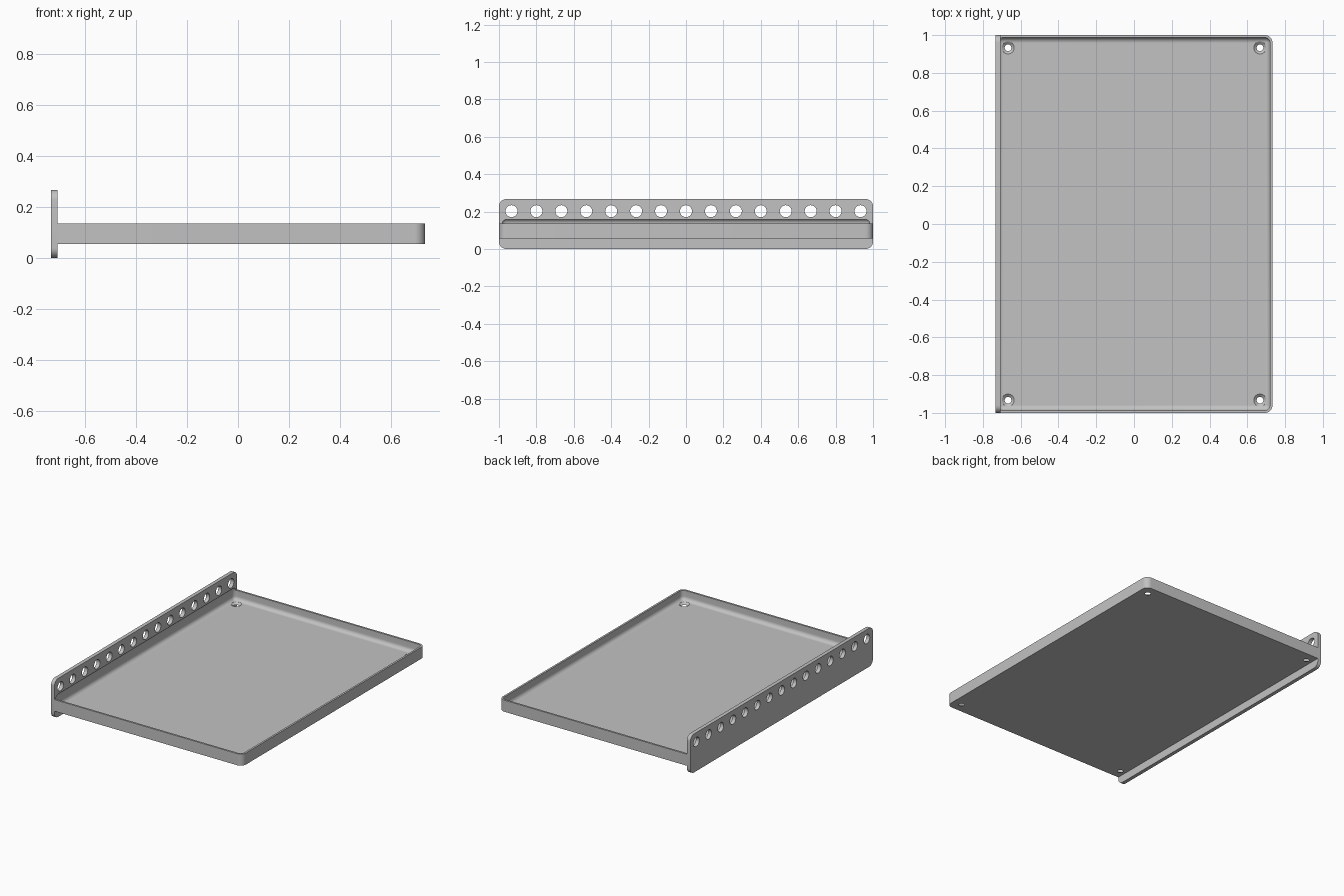
import bpy, bmesh, math
from mathutils import Matrix, Vector

default = bpy.data.objects.get("Cube")
if default:
    bpy.data.objects.remove(default, do_unlink=True)

WALL = 0.0133          # wall and floor thickness
FILLET = 0.0267        # inner rounding of the tray
CORNER = 0.04          # outer corner rounding
X, Y = 0.733, 1.0      # half sizes
PLATE_X = -0.707       # inner face of the mounting plate
BASE, RIM, TOP = 0.055, 0.135, 0.267
FLOOR = BASE + WALL

grey = bpy.data.materials.new("grey_plastic")
grey.use_nodes = True
colour = (0.54, 0.54, 0.54, 1)
grey.diffuse_color = colour
grey.node_tree.nodes["Principled BSDF"].inputs["Base Color"].default_value = colour


def make_object(name, bm):
    bmesh.ops.recalc_face_normals(bm, faces=bm.faces)
    mesh = bpy.data.meshes.new(name)
    bm.to_mesh(mesh)
    bm.free()
    mesh.materials.append(grey)
    obj = bpy.data.objects.new(name, mesh)
    bpy.context.collection.objects.link(obj)
    return obj


def rounded_box(name, low, high, radius, pick):
    """Box between two corners, with the edges chosen by pick rounded."""
    low, high = Vector(low), Vector(high)
    bm = bmesh.new()
    bmesh.ops.create_cube(bm, size=1)
    bmesh.ops.scale(bm, vec=high - low, verts=bm.verts)
    bmesh.ops.translate(bm, vec=(low + high) / 2, verts=bm.verts)
    edges = [e for e in bm.edges if pick(e.verts[0].co, e.verts[1].co)]
    bmesh.ops.bevel(bm, geom=edges, offset=radius, segments=8,
                    profile=0.5, affect='EDGES')
    return make_object(name, bm)


def cut(obj, cutter):
    mod = obj.modifiers.new("cut", 'BOOLEAN')
    mod.operation = 'DIFFERENCE'
    mod.solver = 'EXACT'
    mod.object = cutter
    bpy.context.view_layer.objects.active = obj
    bpy.ops.object.modifier_apply(modifier=mod.name)


# Tray block, rounded at its two free corners
tray = rounded_box("tray", (PLATE_X, -Y, BASE), (X, Y, RIM), CORNER,
                   lambda a, b: abs(a.z - b.z) > 0.01 and a.x > 0)

# Mounting plate, rounded at its four corners
plate = rounded_box("mounting_plate", (-X, -Y, 0), (PLATE_X, Y, TOP), CORNER,
                    lambda a, b: abs(a.x - b.x) > 0.01)

# Hollow of the tray, which also grooves the plate
hollow = rounded_box("hollow_cutter", (WALL - X, WALL - Y, FLOOR),
                     (X - WALL, Y - WALL, RIM + FILLET), FILLET,
                     lambda a, b: True)

# Countersunk screw holes in the tray corners
bm = bmesh.new()
profile = [(0, BASE - 0.02), (0.018, BASE - 0.02), (0.018, BASE + 0.001),
           (0.033, FLOOR), (0.033, RIM), (0, RIM)]
for x in (-0.667, 0.667):
    for y in (-0.933, 0.933):
        ring = [bm.verts.new((x + r, y, z)) for r, z in profile]
        lines = [bm.edges.new(pair) for pair in zip(ring, ring[1:])]
        bmesh.ops.spin(bm, geom=ring + lines, cent=(x, y, 0), axis=(0, 0, 1),
                       angle=math.tau, steps=32)
bmesh.ops.remove_doubles(bm, verts=bm.verts, dist=0.0001)
screws = make_object("screw_cutter", bm)

# Row of round holes along the plate
bm = bmesh.new()
for i in range(15):
    place = Matrix.Translation((-X, (i - 7) * 0.1333, 0.202))
    bmesh.ops.create_cone(bm, cap_ends=True, segments=32, radius1=0.032,
                          radius2=0.032, depth=0.2,
                          matrix=place @ Matrix.Rotation(math.pi / 2, 4, 'Y'))
row = make_object("hole_row_cutter", bm)

cut(tray, hollow)
cut(tray, screws)
cut(plate, hollow)
cut(plate, row)
for cutter in (hollow, screws, row):
    bpy.data.objects.remove(cutter, do_unlink=True)

# Smooth the rounded parts, keep the hard edges
bpy.ops.object.select_all(action='DESELECT')
for obj in (tray, plate):
    obj.select_set(True)
bpy.context.view_layer.objects.active = tray
bpy.ops.object.shade_smooth_by_angle(angle=math.radians(30))
